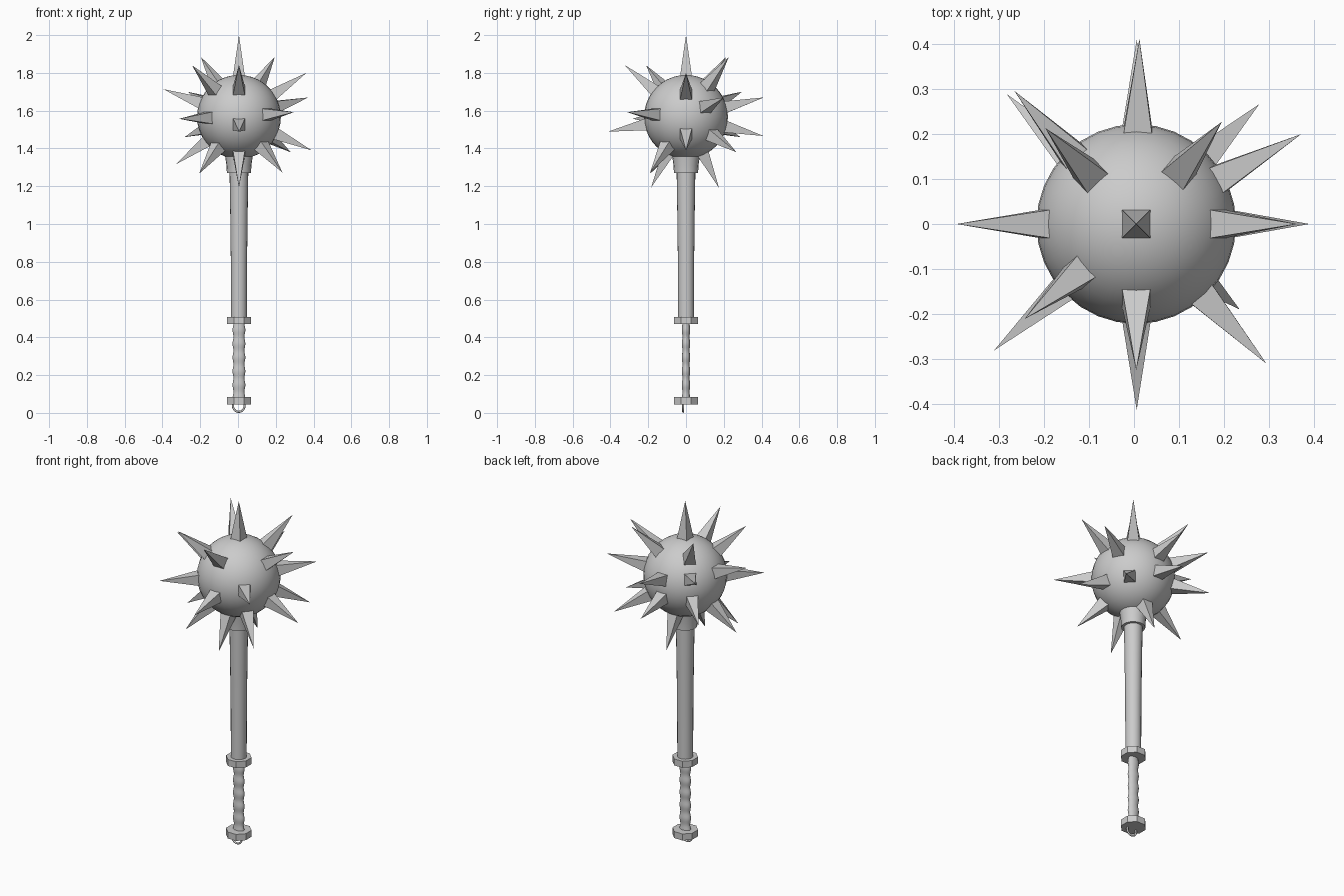
import bpy, bmesh, math
from mathutils import Vector, Matrix

if "Cube" in bpy.data.objects:
    bpy.data.objects.remove(bpy.data.objects["Cube"])

CX = 0.005
C = Vector((CX, 0, 1.567))


def finish(name, bm, angle=None):
    bmesh.ops.recalc_face_normals(bm, faces=bm.faces[:])
    me = bpy.data.meshes.new(name)
    bm.to_mesh(me)
    bm.free()
    ob = bpy.data.objects.new(name, me)
    bpy.context.collection.objects.link(ob)
    if angle:
        bpy.ops.object.select_all(action='DESELECT')
        ob.select_set(True)
        bpy.context.view_layer.objects.active = ob
        bpy.ops.object.shade_smooth_by_angle(angle=math.radians(angle))
    return ob


def lathe(name, profile, sides, angle=None, sy=1.0, turn=0.0):
    """Stack of rings from (radius, z) pairs, capped at both ends."""
    bm = bmesh.new()
    rings = []
    for r, z in profile:
        rings.append([bm.verts.new((CX + r * math.cos(turn + 2 * math.pi * i / sides),
                                    r * sy * math.sin(turn + 2 * math.pi * i / sides), z))
                      for i in range(sides)])
    for a, b in zip(rings, rings[1:]):
        for i in range(sides):
            j = (i + 1) % sides
            bm.faces.new((a[i], a[j], b[j], b[i]))
    bm.faces.new(rings[0][::-1])
    bm.faces.new(rings[-1])
    return finish(name, bm, angle)


# ball head
bm = bmesh.new()
bmesh.ops.create_uvsphere(bm, u_segments=32, v_segments=20, radius=0.222,
                          matrix=Matrix.Translation(C))
finish("ball_head", bm, 40)

# spikes: tip positions
tips = [
    (0.005, 0, 2.0),
    (0.195, 0.227, 1.885), (-0.197, 0.213, 1.885), (0.005, -0.325, 1.842), (-0.243, -0.211, 1.84),
    (0.362, 0, 1.80), (-0.395, 0, 1.714), (0.372, 0.2, 1.67), (0.012, 0.412, 1.67),
    (-0.266, 0.296, 1.70), (0.295, -0.311, 1.592), (-0.311, -0.281, 1.557), (0.006, -0.413, 1.489),
    (0.006, 0.41, 1.466), (-0.283, 0.289, 1.46), (0.279, 0.267, 1.38), (0.39, 0, 1.39),
    (-0.327, 0, 1.317), (0.235, -0.19, 1.273), (-0.206, -0.19, 1.266),
    (0.005, 0.175, 1.19), (0.005, -0.185, 1.193),
]


def spike(bm, tip, base=0.205, half=0.033):
    tip = Vector(tip)
    d = (tip - C).normalized()
    side = d.cross(Vector((0, 0, 1)))
    side = side.normalized() if side.length > 0.05 else Vector((1, 0, 0))
    up = side.cross(d)
    o = C + d * base
    q = [bm.verts.new(o + side * half * a + up * half * b)
         for a, b in ((-1, -1), (1, -1), (1, 1), (-1, 1))]
    t = bm.verts.new(tip)
    bm.faces.new(q)
    for i in range(4):
        bm.faces.new((q[i], q[(i + 1) % 4], t))


bm = bmesh.new()
for t in tips:
    spike(bm, t)
finish("spikes", bm)

# collar under the ball and tapered shaft
lathe("collar", [(0.064, 1.27), (0.066, 1.31), (0.074, 1.365)], 20, 30)
lathe("shaft", [(0.042, 0.50), (0.043, 0.8), (0.046, 1.05), (0.050, 1.30)], 20, 30)

# octagonal guard and pommel
for name, z in (("guard", 0.470), ("pommel", 0.045)):
    lathe(name, [(0.069, z), (0.069, z + 0.038)], 8, turn=math.pi / 8)

# oval grip with finger ridges
n = 40
lathe("grip", [(0.0315 + 0.0025 * math.cos(2 * math.pi * 5.5 * i / n), 0.075 + 0.40 * i / n)
               for i in range(n + 1)], 16, 40, sy=0.65)

# hanging ring under the pommel
bpy.ops.mesh.primitive_torus_add(major_radius=0.0305, minor_radius=0.0055, major_segments=24,
                                 minor_segments=8, location=(CX - 0.001, -0.015, 0.036),
                                 rotation=(math.pi / 2, 0, 0))
bpy.context.object.name = "hanging_ring"
bpy.ops.object.shade_smooth_by_angle(angle=math.radians(50))
